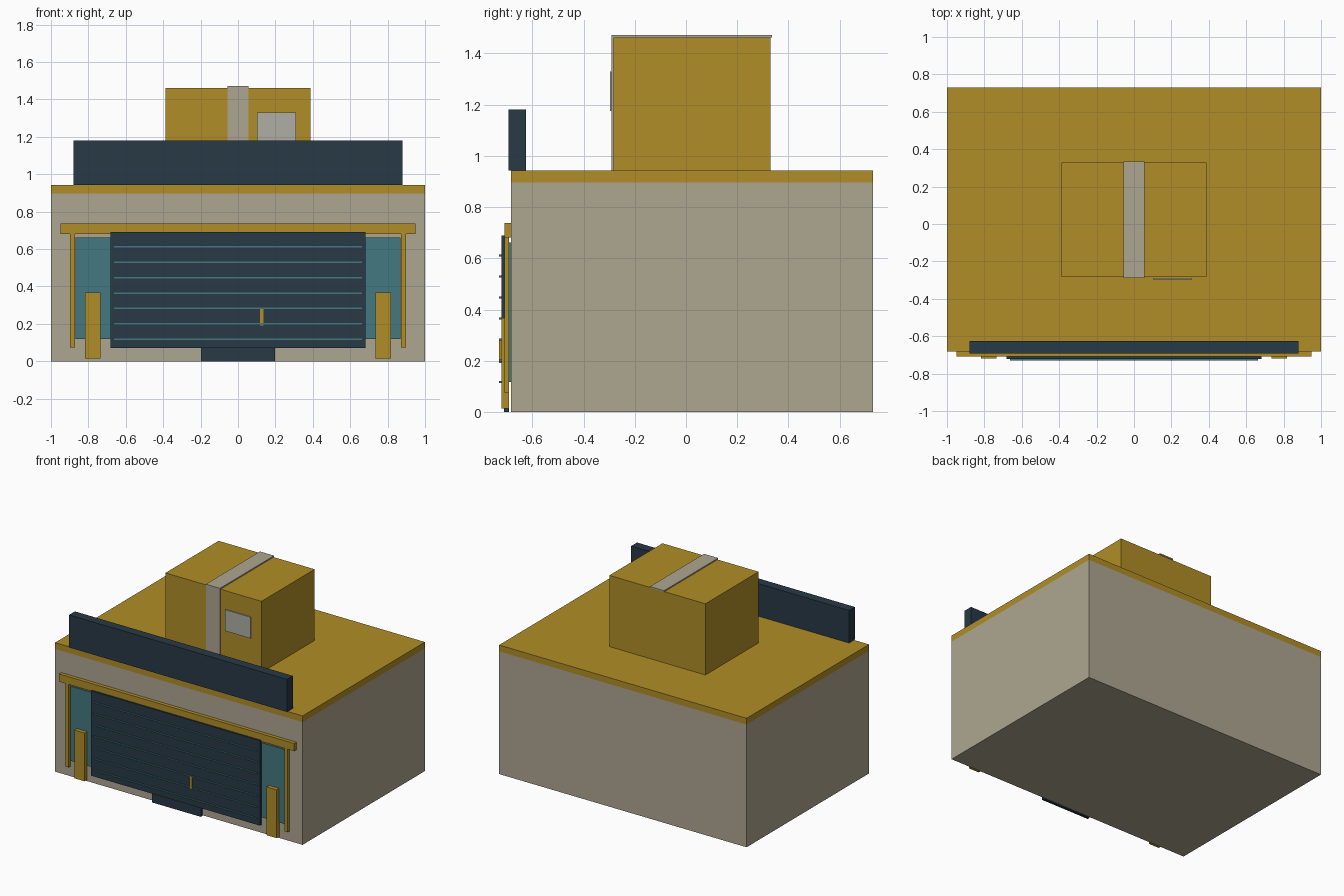
import bpy, bmesh
from mathutils import Vector

if "Cube" in bpy.data.objects:
    bpy.data.objects.remove(bpy.data.objects["Cube"])


def material(name, rgb):
    m = bpy.data.materials.new(name)
    m.diffuse_color = (*rgb, 1)
    m.use_nodes = True
    m.node_tree.nodes["Principled BSDF"].inputs["Base Color"].default_value = m.diffuse_color
    return m


mustard = material("mustard", (0.44, 0.27, 0.02))
beige = material("beige", (0.42, 0.38, 0.28))
navy = material("navy", (0.021, 0.041, 0.061))
teal = material("teal", (0.058, 0.19, 0.22))
pale = material("pale_grey", (0.43, 0.43, 0.38))


def box(name, x, y, z, mat):
    """Box spanning the given (min, max) ranges."""
    bm = bmesh.new()
    bmesh.ops.create_cube(bm, size=1)
    lo, hi = Vector((x[0], y[0], z[0])), Vector((x[1], y[1], z[1]))
    for v in bm.verts:
        v.co = Vector([lo[i] + (v.co[i] + 0.5) * (hi[i] - lo[i]) for i in range(3)])
    me = bpy.data.meshes.new(name)
    bm.to_mesh(me)
    bm.free()
    me.materials.append(mat)
    ob = bpy.data.objects.new(name, me)
    bpy.context.collection.objects.link(ob)
    return ob


# Main building and roof slab
box("building_body", (-1, 1), (-0.683, 0.729), (0, 0.896), beige)
box("roof_slab", (-1, 1), (-0.683, 0.729), (0.896, 0.942), mustard)

# Blank fascia board above the front edge
box("fascia_board", (-0.88, 0.88), (-0.692, -0.625), (0.942, 1.18), navy)

# Parcel on the roof with tape and label
box("parcel", (-0.388, 0.388), (-0.283, 0.33), (0.942, 1.462), mustard)
box("parcel_tape_front", (-0.057, 0.057), (-0.29, -0.283), (0.942, 1.462), beige)
box("parcel_tape_top", (-0.057, 0.057), (-0.29, 0.335), (1.462, 1.471), beige)
box("parcel_label", (0.102, 0.31), (-0.297, -0.29), (1.175, 1.33), pale)

# Glazed front and its frame
box("front_glazing", (-0.87, 0.87), (-0.692, -0.683), (0.118, 0.662), teal)
box("lintel", (-0.95, 0.95), (-0.709, -0.683), (0.681, 0.737), mustard)
for side, s in (("left", -1), ("right", 1)):
    box(f"frame_post_{side}", sorted((s * 0.871, s * 0.898)), (-0.709, -0.69),
        (0.075, 0.681), mustard)
    box(f"bollard_{side}", sorted((s * 0.735, s * 0.817)), (-0.72, -0.69),
        (0.014, 0.367), mustard)

# Roller shutter with slat lines and handle
box("shutter", (-0.683, 0.683), (-0.721, -0.704), (0.07, 0.69), navy)
for i in range(7):
    z = 0.118 + i * 0.0823
    box(f"shutter_slat_{i + 1}", (-0.664, 0.664), (-0.729, -0.721),
        (z - 0.004, z + 0.004), teal)
box("shutter_handle", (0.117, 0.137), (-0.729, -0.721), (0.192, 0.284), mustard)

# Entrance step
box("entrance_step", (-0.197, 0.197), (-0.71, -0.69), (0, 0.07), navy)
